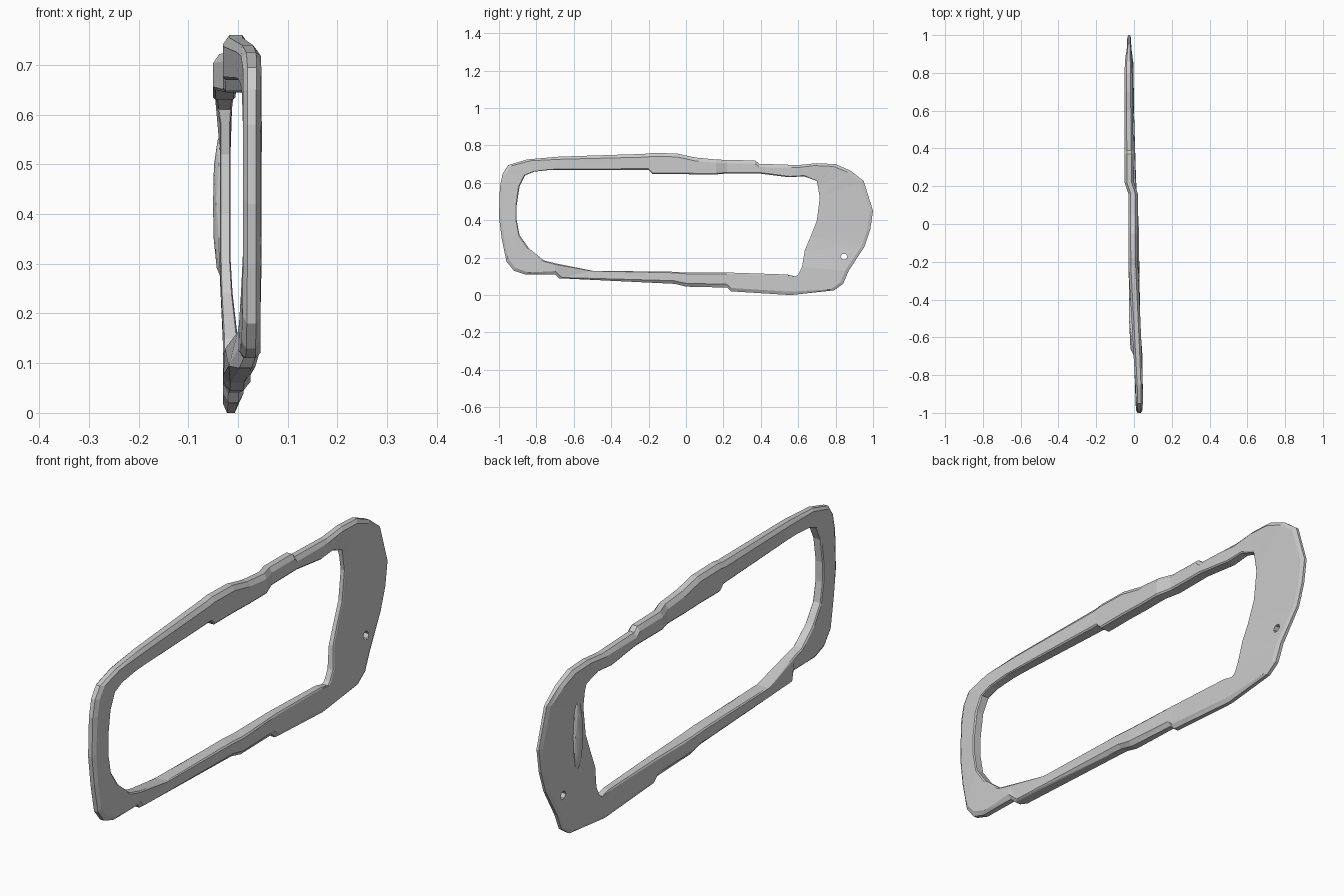
import bpy, bmesh, math

if "Cube" in bpy.data.objects:
    bpy.data.objects.remove(bpy.data.objects["Cube"])

# Stations round the ring: outer y, outer z, inner y, inner z
STATIONS = [
    (-.85, .725, -.72, .67), (-.68, .74, -.62, .67), (-.22, .755, -.20, .67),
    (-.18, .76, -.18, .648), (-.05, .757, -.05, .648), (.05, .735, .05, .645),
    (.16, .725, .16, .645), (.22, .722, .22, .65), (.37, .72, .37, .65),
    (.39, .702, .39, .65), (.60, .695, .55, .63), (.70, .705, .63, .635),
    (.80, .70, .70, .61), (.88, .665, .705, .58), (.95, .61, .715, .52),
    (1.0, .45, .70, .40), (.985, .35, .665, .31), (.955, .26, .635, .24),
    (.87, .13, .62, .15), (.84, .06, .60, .11), (.79, .025, .585, .10),
    (.56, 0, .54, .11), (.24, .02, .24, .12), (.22, .04, .22, .12),
    (0, .045, 0, .12), (-.06, .06, -.08, .125), (-.68, .09, -.50, .13),
    (-.70, .11, -.70, .17), (-.86, .11, -.76, .185), (-.92, .13, -.84, .25),
    (-.96, .18, -.89, .32), (-.985, .30, -.905, .40), (-1, .42, -.905, .48),
    (-.995, .58, -.89, .58), (-.98, .65, -.86, .64), (-.95, .695, -.81, .66)]

# Stepped sideways drift of the band: y, x low, x high
TOP = [(-1, .01, .045), (-.90, .01, .048), (-.65, -.005, .04), (-.42, -.01, .025),
       (-.35, -.03, .022), (.16, -.03, .02), (.22, -.05, 0), (.85, -.05, -.01),
       (1, -.035, -.015)]
BOTTOM = [(-1, .01, .045), (-.70, 0, .045), (-.65, -.025, .032), (0, -.03, .025),
          (.25, -.03, .01), (.60, -.03, 0), (1, -.03, -.005)]


def lerp(a, b, t):
    return a + (b - a) * max(0, min(1, t))


def sample(table, y):
    for a, b in zip(table, table[1:]):
        if y <= b[0]:
            t = (y - a[0]) / (b[0] - a[0])
            return [lerp(a[i], b[i], t) for i in (1, 2)]
    return list(table[-1][1:])


def x_range(y, z):
    low, high = sample(BOTTOM, y), sample(TOP, y)
    if y > .6:  # thin upper part of the wide end plate
        t = (.66 - z) / .08
        high = [lerp(high[0], -.036, t), lerp(high[1], -.015, t)]
    t = (z - .19) / .07
    return [lerp(low[i], high[i], t) for i in (0, 1)]


# Closed band with a narrowed outer rim
bm = bmesh.new()
rings = []
for oy, oz, iy, iz in STATIONS:
    length = math.hypot(oy - iy, oz - iz)
    ring = []
    for inset, side in ((0, .25), (.018, 0), (length - .006, 0), (length, .1),
                        (length, .9), (length - .006, 1), (.018, 1), (0, .75)):
        t = inset / length
        y, z = oy + (iy - oy) * t, oz + (iz - oz) * t
        x0, x1 = x_range(y, z)
        ring.append(bm.verts.new((x0 + (x1 - x0) * side, y, z)))
    rings.append(ring)
for a, b in zip(rings, rings[1:] + rings[:1]):
    for k in range(8):
        m = (k + 1) % 8
        bm.faces.new((a[k], a[m], b[m], b[k]))
bmesh.ops.triangulate(bm, faces=bm.faces)
bmesh.ops.recalc_face_normals(bm, faces=bm.faces)
mesh = bpy.data.meshes.new("ring_band")
bm.to_mesh(mesh)
bm.free()
band = bpy.data.objects.new("ring_band", mesh)
bpy.context.collection.objects.link(band)

# Small worn hole low in the end plate
bpy.ops.mesh.primitive_cylinder_add(vertices=6, radius=.018, depth=.3,
                                    location=(0, .845, .205),
                                    rotation=(0, math.pi / 2, 0))
cutter = bpy.context.object
cutter.name = "hole_cutter"
cutter.hide_render = True
cutter.hide_set(True)
mod = band.modifiers.new("hole", "BOOLEAN")
mod.operation = "DIFFERENCE"
mod.solver = "EXACT"
mod.object = cutter

# Low swelling on the back of the end plate
bpy.ops.mesh.primitive_ico_sphere_add(subdivisions=2, radius=1,
                                      location=(-.034, .755, .42))
bump = bpy.context.object
bump.name = "plate_swelling"
bump.scale = (.017, .03, .15)
